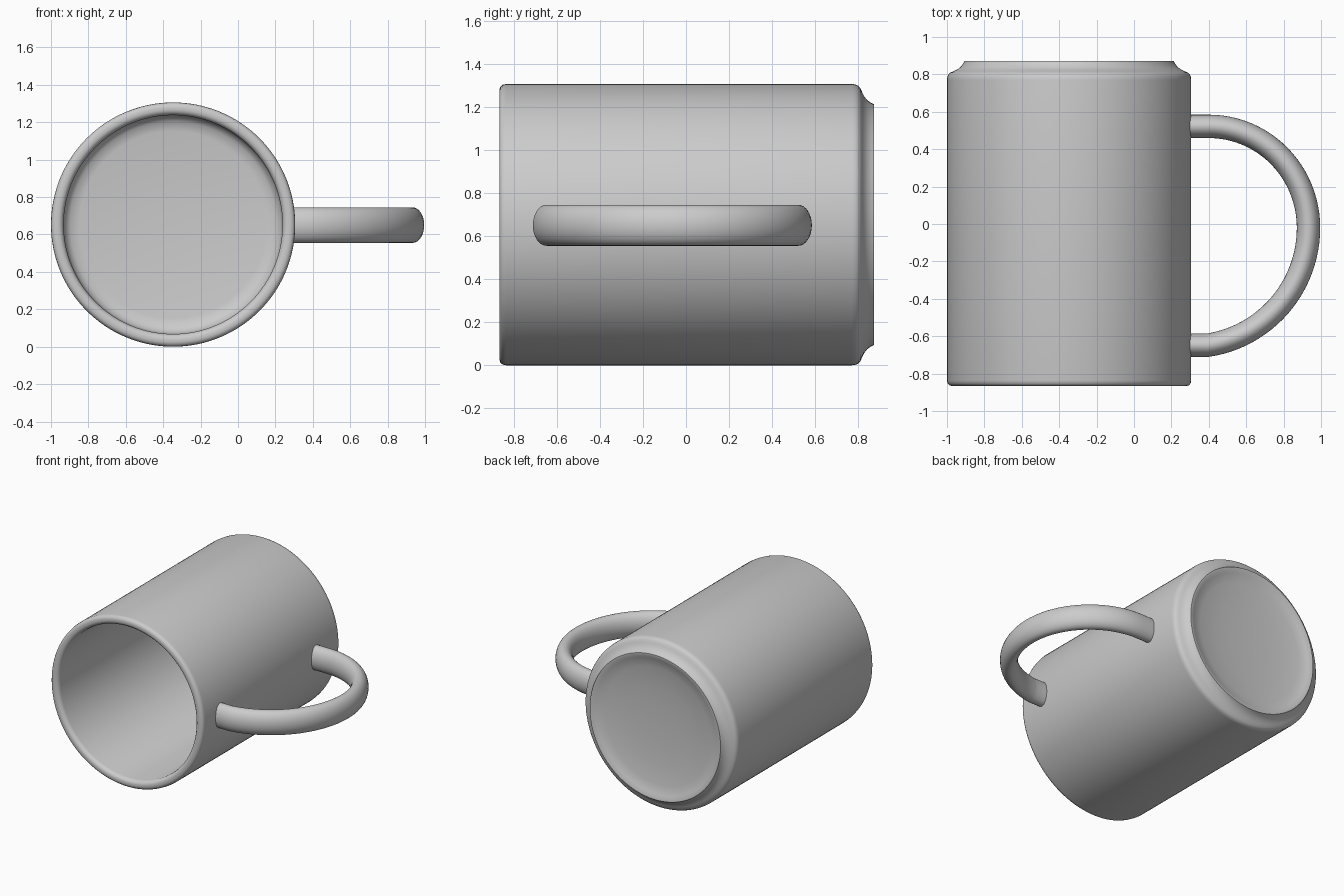
import bpy, bmesh, math
from mathutils import Vector

if "Cube" in bpy.data.objects:
    bpy.data.objects.remove(bpy.data.objects["Cube"])

CX, CZ = -0.347, 0.653


def bridge_rings(name, rings, closed_ends, angle):
    """Skin consecutive rings of points into one smooth object."""
    bm = bmesh.new()
    loops = [[bm.verts.new(p) for p in ring] for ring in rings]
    n = len(loops[0])
    for a, b in zip(loops, loops[1:]):
        for i in range(n):
            j = (i + 1) % n
            bm.faces.new((a[i], a[j], b[j], b[i]))
    if closed_ends:
        bm.faces.new(loops[0])
        bm.faces.new(loops[-1])
    bmesh.ops.recalc_face_normals(bm, faces=bm.faces[:])
    mesh = bpy.data.meshes.new(name)
    bm.to_mesh(mesh)
    bm.free()
    ob = bpy.data.objects.new(name, mesh)
    bpy.context.collection.objects.link(ob)
    bpy.ops.object.select_all(action='DESELECT')
    ob.select_set(True)
    bpy.context.view_layer.objects.active = ob
    bpy.ops.object.shade_smooth_by_angle(angle=math.radians(angle))
    return ob


# Mug body: (radius, y) profile from cavity floor, over the rim, to the underside
profile = [(0.01, 0.77), (0.50, 0.77), (0.55, 0.76), (0.577, 0.735), (0.585, 0.70),
           (0.585, -0.835), (0.589, -0.850), (0.600, -0.862), (0.612, -0.866),
           (0.628, -0.866), (0.641, -0.862), (0.650, -0.851), (0.653, -0.836),
           (0.653, 0.770), (0.651, 0.787), (0.645, 0.800), (0.634, 0.810),
           (0.615, 0.818), (0.595, 0.828), (0.578, 0.842), (0.566, 0.858),
           (0.559, 0.872), (0.545, 0.872), (0.52, 0.858), (0.45, 0.843),
           (0.30, 0.828), (0.15, 0.821), (0.01, 0.82)]
SEG = 128
body_rings = [[(CX + r * math.cos(2 * math.pi * i / SEG), y,
                CZ + r * math.sin(2 * math.pi * i / SEG)) for i in range(SEG)]
              for r, y in profile]
bridge_rings("mug_body", body_rings, True, 40)

# Handle: oval section swept along a D-shaped path
path = [Vector((x, 0.522)) for x in (0.27, 0.335)]
for i in range(25):
    t = math.pi / 2 * (1 - i / 24)
    path.append(Vector((0.40 + 0.533 * math.cos(t), -0.02 + 0.542 * math.sin(t))))
T_END = math.acos(0.09 / 0.633)
for i in range(1, 25):
    t = -T_END * i / 24
    path.append(Vector((0.30 + 0.633 * math.cos(t), -0.02 + 0.635 * math.sin(t))))
path += [Vector((x, -0.648)) for x in (0.335, 0.27)]

handle_rings = []
for k, p in enumerate(path):
    d = (path[min(k + 1, len(path) - 1)] - path[max(k - 1, 0)]).normalized()
    side = Vector((-d.y, d.x))
    ring = []
    for i in range(32):
        a = 2 * math.pi * i / 32
        q = p + side * (0.0625 * math.cos(a))
        ring.append((q.x, q.y, CZ - 0.003 + 0.095 * math.sin(a)))
    handle_rings.append(ring)
bridge_rings("handle", handle_rings, True, 50)
